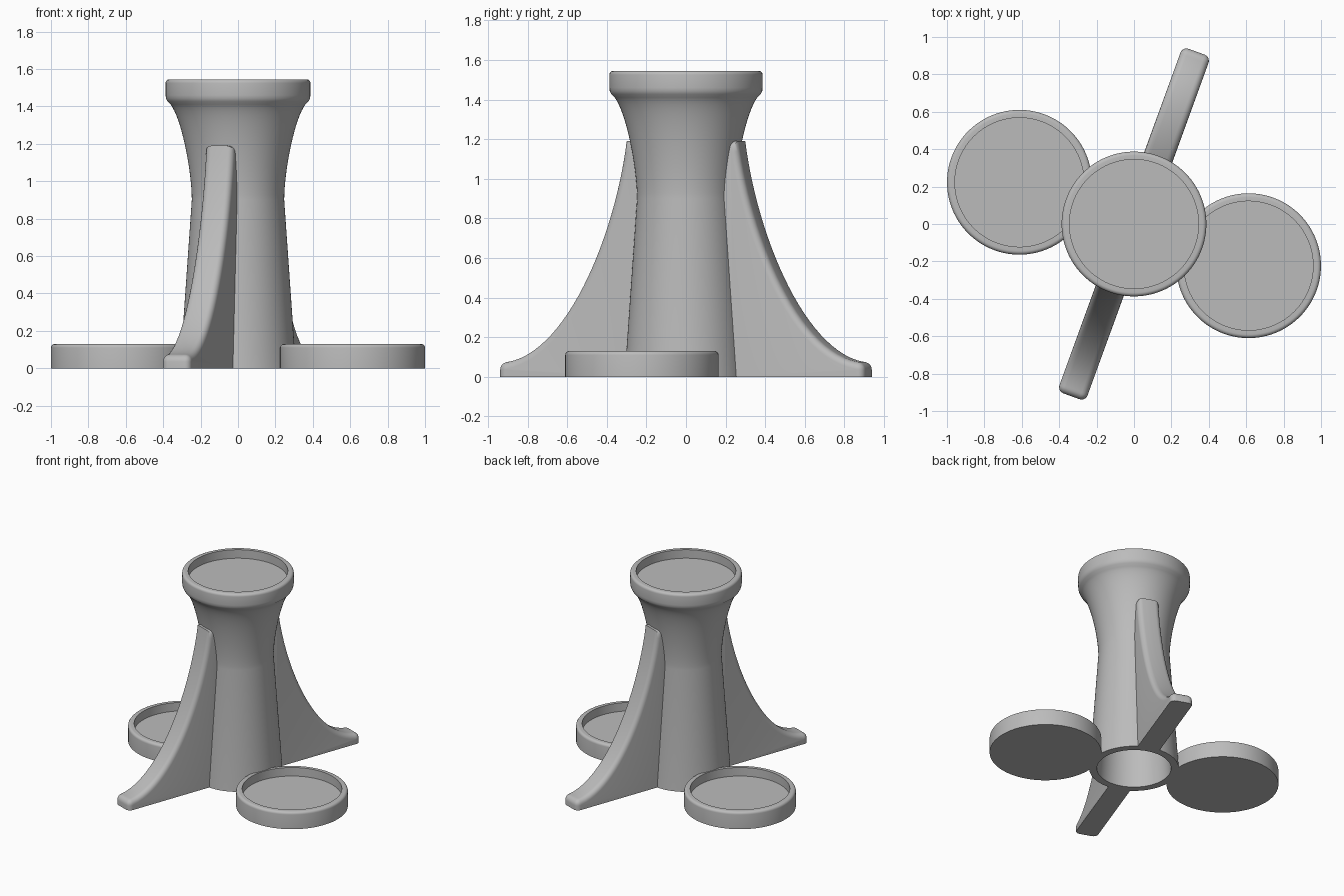
import bpy
import bmesh
import math
from mathutils import Matrix, Vector
from mathutils.geometry import interpolate_bezier

cube = bpy.data.objects.get("Cube")
if cube:
    bpy.data.objects.remove(cube)

grey = bpy.data.materials.new("plain grey")
grey.use_nodes = True
colour = (0.5, 0.5, 0.5, 1)
grey.diffuse_color = colour
grey.node_tree.nodes["Principled BSDF"].inputs["Base Color"].default_value = colour


def finish(bm, name, matrix=Matrix()):
    bmesh.ops.recalc_face_normals(bm, faces=bm.faces)
    mesh = bpy.data.meshes.new(name)
    bm.to_mesh(mesh)
    bm.free()
    mesh.materials.append(grey)
    obj = bpy.data.objects.new(name, mesh)
    obj.matrix_world = matrix
    bpy.context.collection.objects.link(obj)
    bpy.ops.object.select_all(action='DESELECT')
    obj.select_set(True)
    bpy.context.view_layer.objects.active = obj
    bpy.ops.object.shade_smooth_by_angle(angle=math.radians(35))
    return obj


def bezier(a, b, c, d, count):
    pts = [Vector((x, z, 0)) for x, z in (a, b, c, d)]
    return [(p.x, p.y) for p in interpolate_bezier(*pts, count)]


def arc(cx, cz, radius, start, end, steps):
    angles = [math.radians(start + (end - start) * i / steps) for i in range(steps + 1)]
    return [(cx + radius * math.cos(a), cz + radius * math.sin(a)) for a in angles]


def lathe(profile, name, matrix=Matrix()):
    bm = bmesh.new()
    verts = [bm.verts.new((r, 0, z)) for r, z in profile]
    edges = [bm.edges.new(pair) for pair in zip(verts, verts[1:])]
    bmesh.ops.spin(bm, geom=verts + edges, cent=(0, 0, 0), axis=(0, 0, 1),
                   angle=math.tau, steps=96)
    bmesh.ops.remove_doubles(bm, verts=bm.verts, dist=0.0001)
    return finish(bm, name, matrix)


RIM, INNER, DEPTH, ROUND = 0.387, 0.345, 0.065, 0.02


def tray_top(z):
    """Rounded rim and recessed floor, from the outer wall to the axis."""
    return arc(RIM - ROUND, z - ROUND, ROUND, 0, 90, 5) + [
        (INNER, z), (INNER, z - DEPTH), (0, z - DEPTH)]


# Flared hollow column with a shallow tray on top
flare = bezier((0.247, 0.9), (0.247, 1.05), (0.3, 1.33), (0.36, 1.41), 18)
bore = [(0, 1.38), (0.24, 1.38), (0.23, 1.2), (0.197, 0.9), (0.257, 0)]
lathe(bore + [(0.31, 0)] + flare + [(0.377, 1.427), (0.385, 1.443), (RIM, 1.46)]
      + tray_top(1.545), "column")

# Two low side trays
for side, angle in (("left", -20), ("right", 160)):
    place = Matrix.Rotation(math.radians(angle), 4, 'Z') @ Matrix.Translation((0.652, 0, 0))
    lathe([(0, 0), (RIM, 0)] + tray_top(0.13), side + "_tray", place)


# Curved support fins with rounded outer edges
def fin(name, angle):
    half = 0.08
    ridge = bezier((0.3, 1.19), (0.36, 0.73), (0.613, 0.13), (0.94, 0.075), 28)
    outer = [(0.25, 1.19)] + ridge + arc(0.94, 0.035, 0.04, 75, 0, 5) + [(0.98, 0)]
    inner = [(0.28, 0), (0.225, 0.9)]
    bm = bmesh.new()
    face = bm.faces.new([bm.verts.new((r, -half, z)) for r, z in outer + inner])
    near = list(face.verts)
    extruded = bmesh.ops.extrude_face_region(bm, geom=[face], use_keep_orig=True)
    moved = [v for v in extruded["geom"] if isinstance(v, bmesh.types.BMVert)]
    bmesh.ops.translate(bm, verts=moved, vec=(0, 2 * half, 0))
    far = [min(moved, key=lambda v: (v.co.x - n.co.x) ** 2 + (v.co.z - n.co.z) ** 2)
           for n in near]
    rounded = []
    for loop in (near, far):
        chain = loop[:len(outer)]
        rounded += [bm.edges.get(pair) for pair in zip(chain, chain[1:])]
    bmesh.ops.bevel(bm, geom=rounded, offset=0.035, offset_type='OFFSET',
                    segments=5, profile=0.5, affect='EDGES', clamp_overlap=False)
    finish(bm, name, Matrix.Rotation(math.radians(angle), 4, 'Z'))


fin("back_fin", 70)
fin("front_fin", 250)
